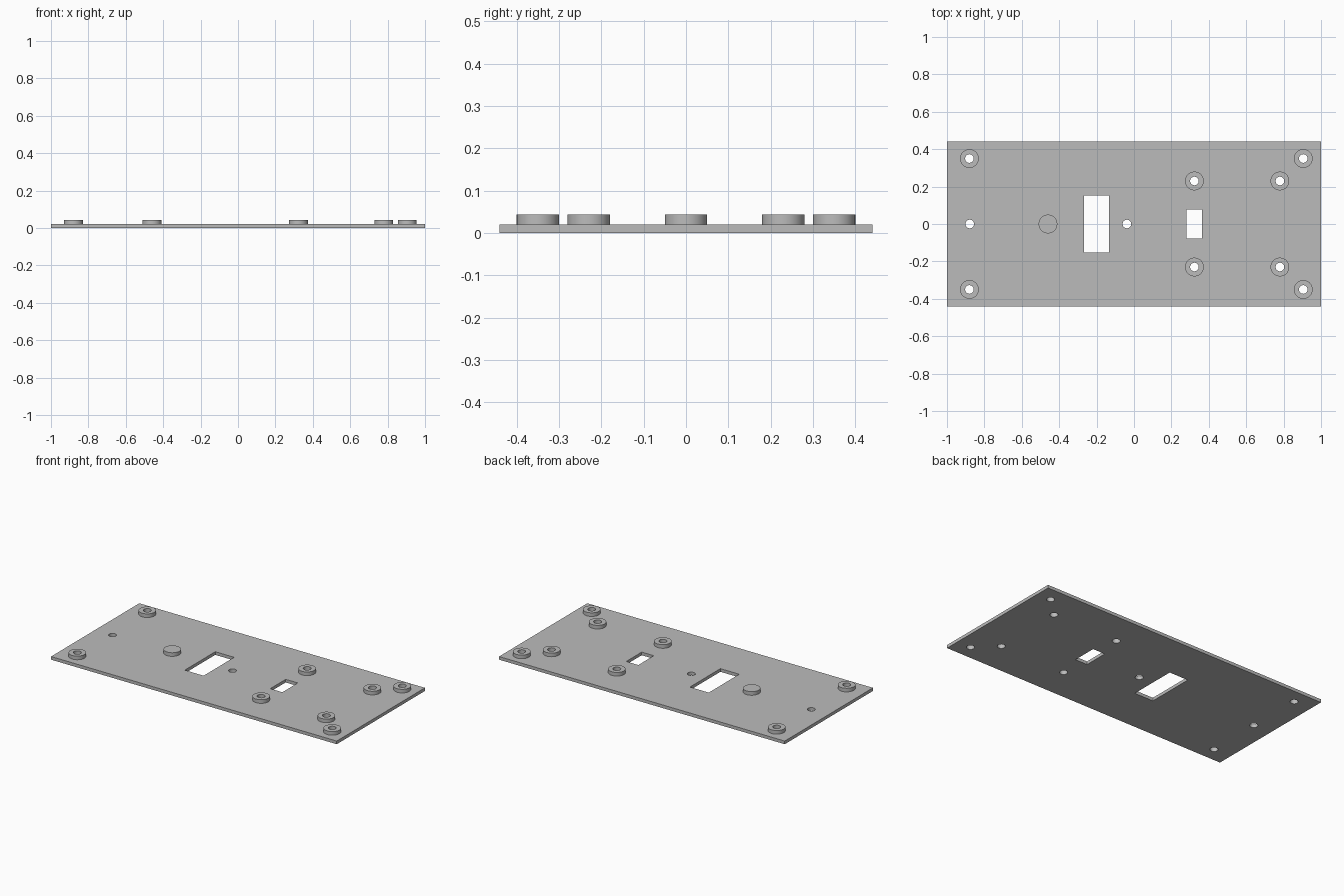
import bpy, math

cube = bpy.data.objects.get("Cube")
if cube:
    bpy.data.objects.remove(cube, do_unlink=True)

PLATE_T, TOP = 0.02, 0.043
BOSS_R, HOLE_R = 0.05, 0.023

grey = bpy.data.materials.new("plain grey")
grey.use_nodes = True
colour = (0.5, 0.5, 0.5, 1)
grey.diffuse_color = colour
grey.node_tree.nodes["Principled BSDF"].inputs["Base Color"].default_value = colour


def box(name, x, y, sx, sy, z0, z1):
    bpy.ops.mesh.primitive_cube_add(size=1, location=(x, y, (z0 + z1) / 2))
    ob = bpy.context.object
    ob.name = name
    ob.scale = (sx, sy, z1 - z0)
    bpy.ops.object.transform_apply(location=True, rotation=False, scale=True)
    ob.data.materials.append(grey)
    return ob


def disc(name, x, y, r, z0, z1):
    bpy.ops.mesh.primitive_cylinder_add(vertices=48, radius=r, depth=z1 - z0,
                                        location=(x, y, (z0 + z1) / 2))
    ob = bpy.context.object
    ob.name = name
    ob.data.materials.append(grey)
    return ob


def combine(target, tools, operation):
    for tool in tools:
        mod = target.modifiers.new(tool.name, "BOOLEAN")
        mod.operation, mod.object, mod.solver = operation, tool, "EXACT"
        bpy.context.view_layer.objects.active = target
        bpy.ops.object.modifier_apply(modifier=mod.name)
        bpy.data.objects.remove(tool, do_unlink=True)


# Mounting plate
plate = box("mounting_plate", 0, 0, 2, 0.882, 0, PLATE_T)

# Standoffs in mirrored pairs, plus one solid locating boss
spots = [(x, side * y) for x, y in ((-0.88, 0.35), (0.905, 0.35), (0.323, 0.23), (0.78, 0.23))
         for side in (1, -1)]
bosses = [disc("standoff", x, y, BOSS_R, PLATE_T / 2, TOP) for x, y in spots]
bosses.append(disc("locating_boss", -0.46, 0, BOSS_R, PLATE_T / 2, TOP))
combine(plate, bosses, "UNION")

# Screw holes through standoffs and along the centre line
holes = [disc("screw_hole", x, y, HOLE_R, -0.1, 0.1)
         for x, y in spots + [(-0.878, 0), (-0.038, 0)]]

# Rectangular openings
holes.append(box("large_opening", -0.2, 0, 0.132, 0.305, -0.1, 0.1))
holes.append(box("small_opening", 0.322, 0, 0.085, 0.155, -0.1, 0.1))
combine(plate, holes, "DIFFERENCE")

bpy.ops.object.select_all(action="DESELECT")
plate.select_set(True)
bpy.context.view_layer.objects.active = plate
bpy.ops.object.shade_smooth_by_angle(angle=math.radians(30))
